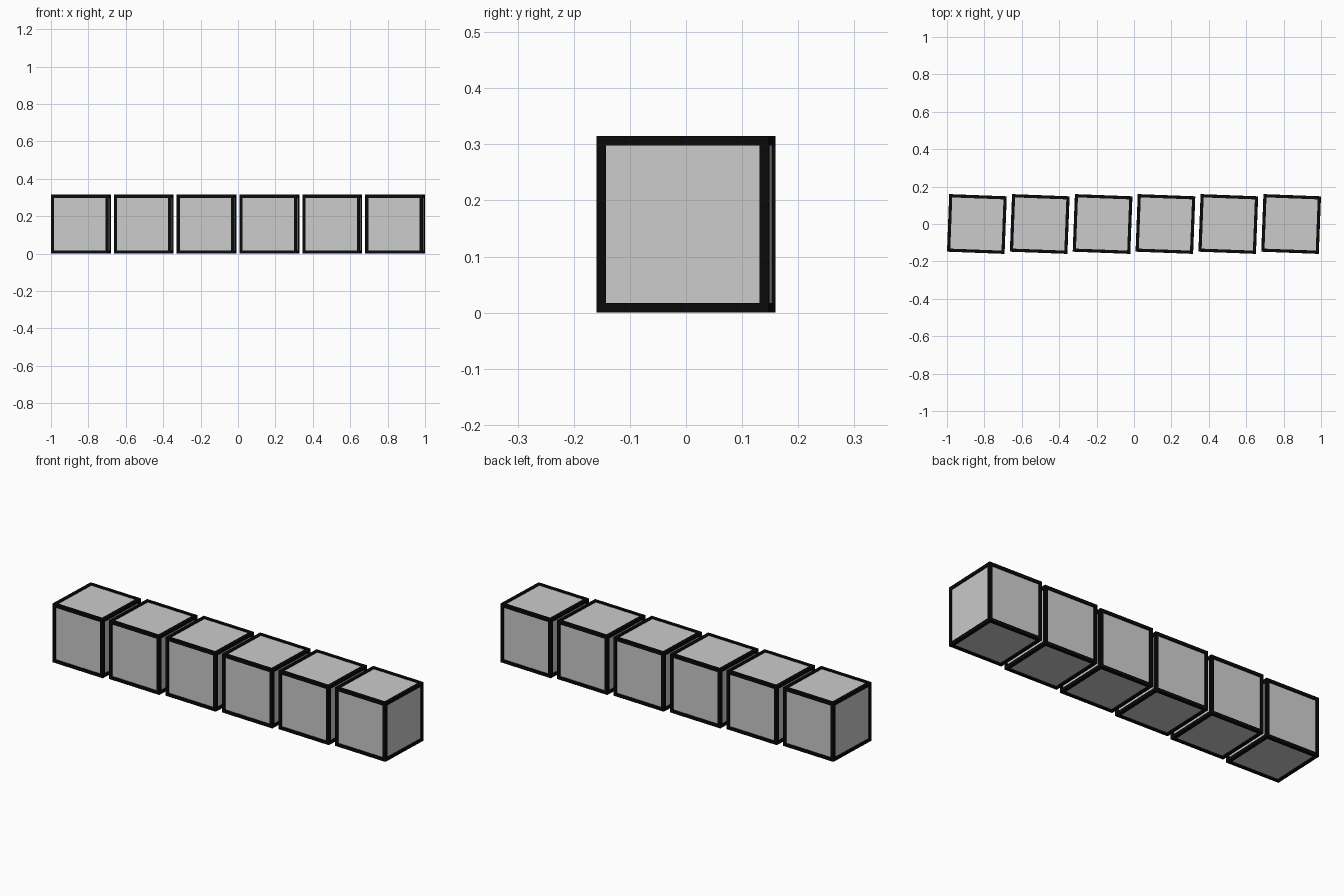
import bpy, bmesh, math
from mathutils import Matrix

if "Cube" in bpy.data.objects:
    bpy.data.objects.remove(bpy.data.objects["Cube"])

COUNT, PITCH = 6, 0.336
SIZE = (0.308, 0.308, 0.315)   # outer size of one block
RIM, RECESS = 0.024, 0.006     # frame width and panel depth
TURN = math.radians(-2.2)      # every block is turned slightly

black = bpy.data.materials.new("black")
black.diffuse_color = (0.003, 0.003, 0.003, 1)
black.use_nodes = True
black.node_tree.nodes["Principled BSDF"].inputs["Base Color"].default_value = black.diffuse_color


def box(dims):
    bm = bmesh.new()
    bmesh.ops.create_cube(bm, size=1, matrix=Matrix.Diagonal((*dims, 1)))
    return bm


def to_mesh(bm, name, mat=None):
    me = bpy.data.meshes.new(name)
    bm.to_mesh(me)
    bm.free()
    if mat:
        me.materials.append(mat)
    return me


# Black edge frame: each face inset, then pushed in to make the opening
bm = box(SIZE)
panels = bm.faces[:]
bmesh.ops.inset_individual(bm, faces=panels, thickness=RIM)
walls = bmesh.ops.extrude_discrete_faces(bm, faces=panels)["faces"]
for f in walls:
    bmesh.ops.translate(bm, verts=f.verts[:], vec=-f.normal * RECESS)
bmesh.ops.delete(bm, geom=walls, context='FACES')
frame_mesh = to_mesh(bm, "block_frame", black)

# Grey core filling the openings
core_mesh = to_mesh(box([s - 2 * RECESS for s in SIZE]), "block_core")

# Row of blocks
for i in range(COUNT):
    for me in (frame_mesh, core_mesh):
        ob = bpy.data.objects.new(f"{me.name}_{i + 1}", me)
        ob.location = ((i - (COUNT - 1) / 2) * PITCH, 0, SIZE[2] / 2)
        ob.rotation_euler.z = TURN
        bpy.context.collection.objects.link(ob)
